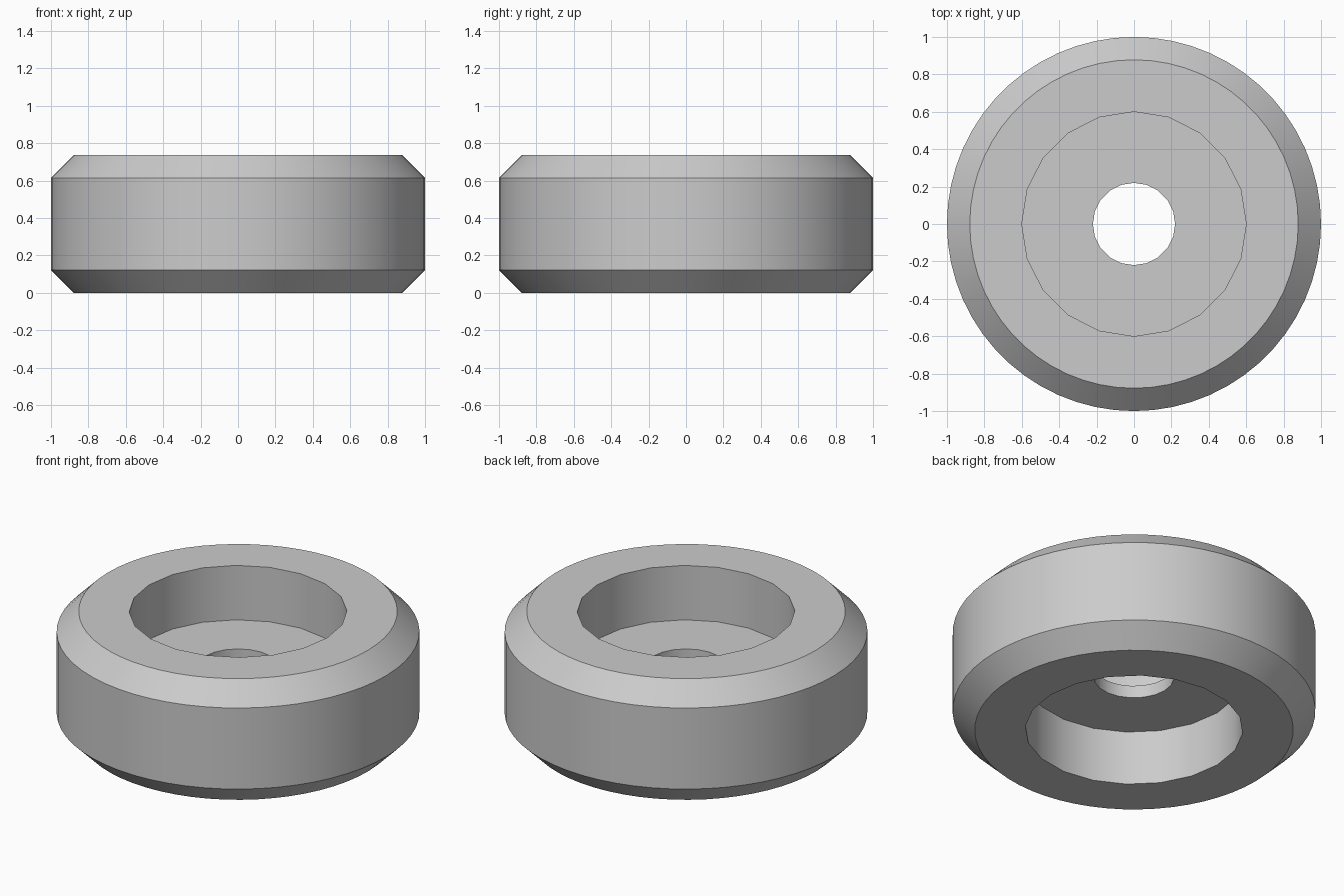
import bpy
import bmesh
import math
from mathutils import Matrix

cube = bpy.data.objects.get("Cube")
if cube:
    bpy.data.objects.remove(cube, do_unlink=True)

HEIGHT = 0.737
CHAMFER = 0.122
WEB = 0.075        # thickness of the disc left between the two recesses

grey = bpy.data.materials.new("light grey")
grey.use_nodes = True
grey.diffuse_color = (0.6, 0.6, 0.6, 1)
grey.node_tree.nodes["Principled BSDF"].inputs["Base Color"].default_value = grey.diffuse_color


def turned(name, profile, sides):
    """Solid of revolution about z from (radius, z) points, capped at both ends."""
    bm = bmesh.new()
    rings = []
    for r, z in profile:
        rings.append([bm.verts.new((r * math.sin(a), r * math.cos(a), z))
                      for a in (2 * math.pi * i / sides for i in range(sides))])
    for low, high in zip(rings, rings[1:]):
        for i in range(sides):
            j = (i + 1) % sides
            bm.faces.new((low[i], low[j], high[j], high[i]))
    bm.faces.new(rings[0])
    bm.faces.new(rings[-1])
    bmesh.ops.recalc_face_normals(bm, faces=bm.faces)
    mesh = bpy.data.meshes.new(name)
    bm.to_mesh(mesh)
    bm.free()
    mesh.materials.append(grey)
    obj = bpy.data.objects.new(name, mesh)
    bpy.context.collection.objects.link(obj)
    return obj


# Chamfered wheel body
wheel = turned("wheel_body", [(1 - CHAMFER, 0), (1, CHAMFER),
                              (1, HEIGHT - CHAMFER), (1 - CHAMFER, HEIGHT)], 60)

# Recess on each face and the axle hole through the web
floor_low = (HEIGHT - WEB) / 2
floor_high = (HEIGHT + WEB) / 2
cutters = [
    turned("lower_recess_cutter", [(0.6, -0.1), (0.6, floor_low)], 20),
    turned("upper_recess_cutter", [(0.6, floor_high), (0.6, HEIGHT + 0.1)], 20),
    turned("axle_hole_cutter", [(0.22, 0.1), (0.22, HEIGHT - 0.1)], 20),
]
for cutter in cutters:
    cut = wheel.modifiers.new(cutter.name, 'BOOLEAN')
    cut.operation = 'DIFFERENCE'
    cut.solver = 'EXACT'
    cut.object = cutter

# Apply the cuts, then remove the helpers
bpy.context.view_layer.update()
evaluated = wheel.evaluated_get(bpy.context.evaluated_depsgraph_get())
wheel.data = bpy.data.meshes.new_from_object(evaluated)
wheel.modifiers.clear()
for cutter in cutters:
    bpy.data.objects.remove(cutter, do_unlink=True)

# Smooth round walls with sharp rims
bpy.ops.object.select_all(action='DESELECT')
wheel.select_set(True)
bpy.context.view_layer.objects.active = wheel
bpy.ops.object.shade_smooth_by_angle(angle=math.radians(30))
